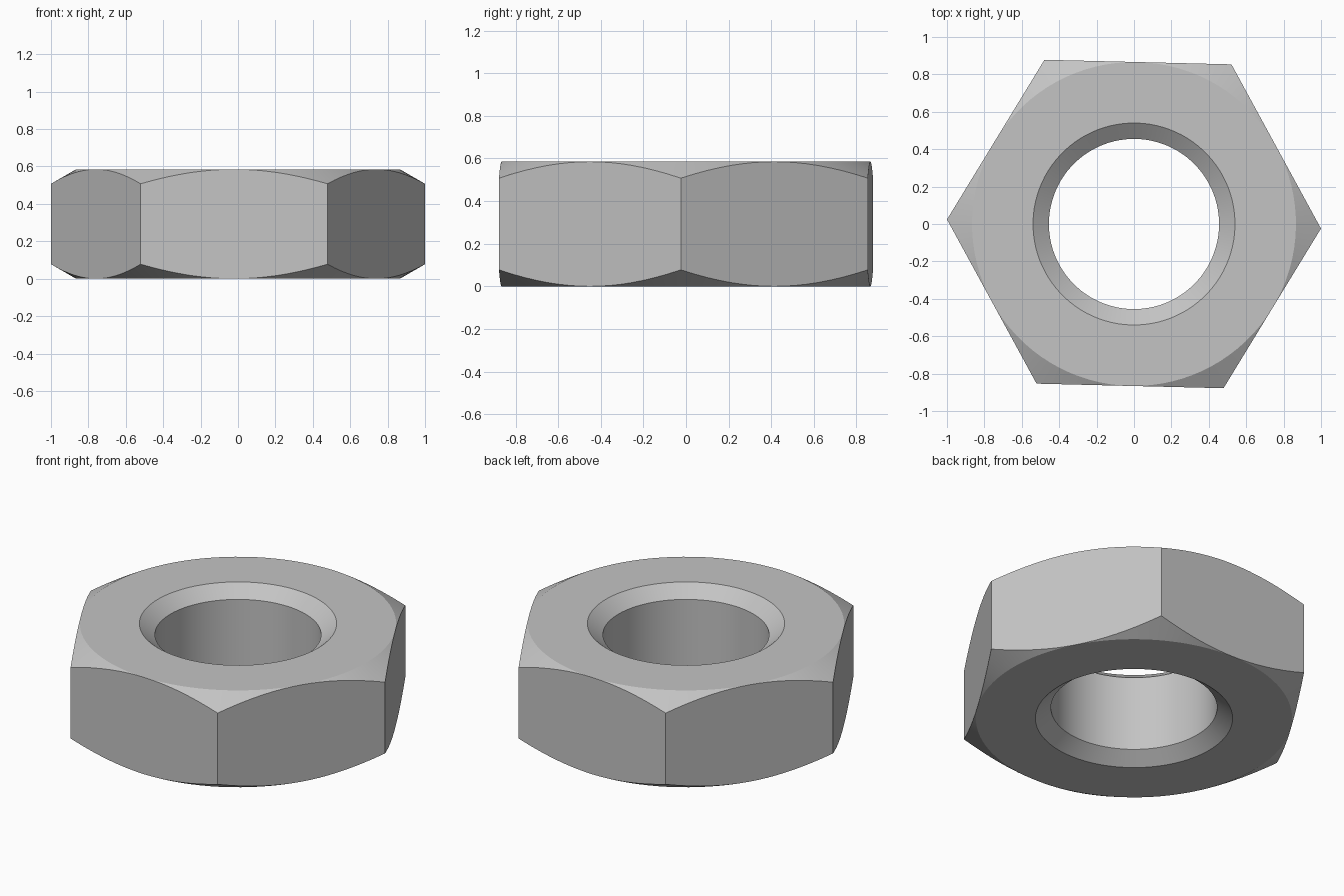
import bpy, bmesh, math

cube = bpy.data.objects.get("Cube")
if cube:
    bpy.data.objects.remove(cube, do_unlink=True)

HEIGHT = 0.585
APOTHEM = math.cos(math.pi / 6)           # flats of a hexagon with corner radius 1
BORE, RIM, SINK = 0.455, 0.54, 0.066      # hole, countersink radius and depth
SIDE_STEPS = 16
STEPS = 6 * SIDE_STEPS
TURN = math.radians(-1.4)

# Plain grey metal
steel = bpy.data.materials.new("grey_steel")
steel.use_nodes = True
color = (0.55, 0.55, 0.55, 1)
steel.diffuse_color = color
steel.node_tree.nodes["Principled BSDF"].inputs["Base Color"].default_value = color


def section(angle):
    """Radius and height points of the nut's cross-section at one angle."""
    wall = APOTHEM / math.cos(angle % (math.pi / 3) - math.pi / 6)
    drop = (wall - APOTHEM) * math.tan(math.pi / 6)   # 30 degree corner chamfer
    lower = [(BORE, SINK), (RIM, 0), (APOTHEM, 0), (wall, drop)]
    return lower + [(r, HEIGHT - z) for r, z in reversed(lower)]


# Loft the cross-section around the axis
bm = bmesh.new()
loops = []
for i in range(STEPS):
    a = 2 * math.pi * i / STEPS
    c, s = math.cos(a + TURN), math.sin(a + TURN)
    loops.append([bm.verts.new((r * c, r * s, z)) for r, z in section(a)])
for i, loop in enumerate(loops):
    after = loops[(i + 1) % STEPS]
    for j in range(len(loop)):
        k = (j + 1) % len(loop)
        bm.faces.new((loop[j], after[j], after[k], loop[k]))

# Close the chamfer where it meets the middle of each flat
bmesh.ops.remove_doubles(bm, verts=bm.verts[:], dist=0.0001)
bmesh.ops.recalc_face_normals(bm, faces=bm.faces[:])

mesh = bpy.data.meshes.new("hex_nut")
bm.to_mesh(mesh)
bm.free()
mesh.materials.append(steel)
nut = bpy.data.objects.new("hex_nut", mesh)
bpy.context.collection.objects.link(nut)

# Smooth the round surfaces and keep the machined edges crisp
bpy.ops.object.select_all(action="DESELECT")
nut.select_set(True)
bpy.context.view_layer.objects.active = nut
bpy.ops.object.shade_smooth_by_angle(angle=math.radians(20))
